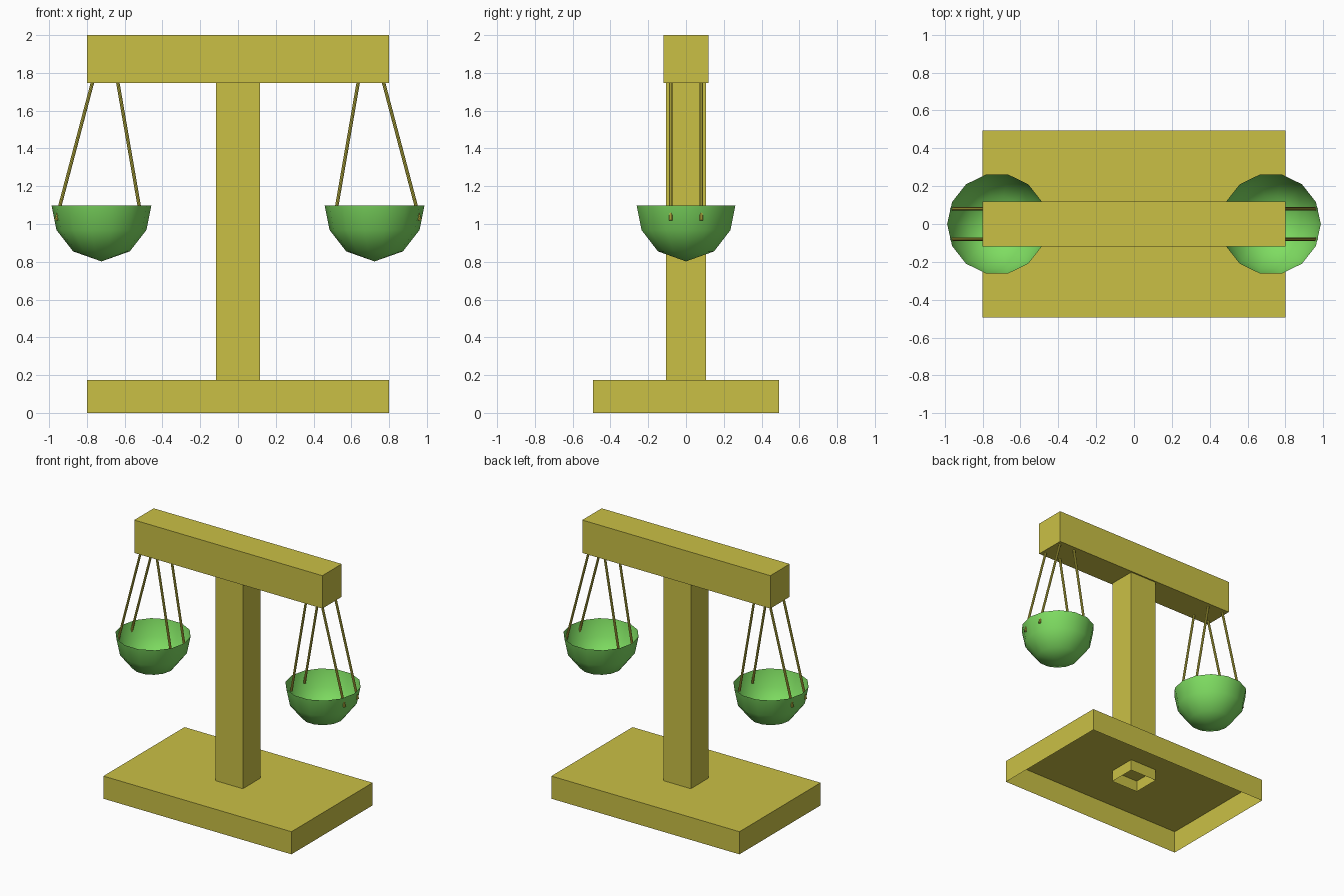
import bpy, bmesh, math
from mathutils import Vector

cube = bpy.data.objects.get("Cube")
if cube:
    bpy.data.objects.remove(cube, do_unlink=True)


def material(name, rgb):
    m = bpy.data.materials.new(name)
    m.use_nodes = True
    m.diffuse_color = (*rgb, 1)
    m.node_tree.nodes["Principled BSDF"].inputs["Base Color"].default_value = (*rgb, 1)
    return m


YELLOW = material("mustard_yellow", (0.59, 0.53, 0.06))
GREEN = material("leaf_green", (0.21, 0.72, 0.12))


def finish(name, bm, mat, smooth=False):
    bmesh.ops.recalc_face_normals(bm, faces=bm.faces)
    me = bpy.data.meshes.new(name)
    bm.to_mesh(me)
    bm.free()
    me.materials.append(mat)
    if smooth:
        me.shade_smooth()
    ob = bpy.data.objects.new(name, me)
    bpy.context.collection.objects.link(ob)
    return ob


def box(name, half_x, half_y, z0, z1, open_bottom=False):
    bm = bmesh.new()
    bmesh.ops.create_cube(bm, size=1)
    for v in bm.verts:
        v.co = (v.co.x * 2 * half_x, v.co.y * 2 * half_y, z0 if v.co.z < 0 else z1)
    if open_bottom:
        bottom = [f for f in bm.faces if f.calc_center_median().z < z0 + 1e-4]
        bmesh.ops.delete(bm, geom=bottom, context='FACES')
    return finish(name, bm, YELLOW)


def bowl(name, cx):
    # thin open shell: lathed profile
    profile = [(0, 0.802), (0.15, 0.855), (0.238, 0.968), (0.264, 1.097)]
    bm = bmesh.new()
    vs = [bm.verts.new((r, 0, z)) for r, z in profile]
    edges = [bm.edges.new(pair) for pair in zip(vs, vs[1:])]
    bmesh.ops.spin(bm, geom=vs + edges, cent=(0, 0, 0), axis=(0, 0, 1),
                   angle=2 * math.pi, steps=14, use_duplicate=False)
    bmesh.ops.remove_doubles(bm, verts=bm.verts, dist=1e-4)
    for v in bm.verts:
        v.co.x += cx
        v.co.y *= 1.015
    finish(name, bm, GREEN, smooth=True)


def rod(name, a, b, radius=0.009):
    a, b = Vector(a), Vector(b)
    bm = bmesh.new()
    bmesh.ops.create_cone(bm, cap_ends=True, segments=8, radius1=radius,
                          radius2=radius, depth=(b - a).length)
    ob = finish(name, bm, YELLOW)
    ob.location = (a + b) / 2
    ob.rotation_euler = (b - a).to_track_quat('Z', 'Y').to_euler()


# Stand: hollow base, post reaching into it, crossbeam
box("base", 0.8, 0.493, 0, 0.174, open_bottom=True)
box("post", 0.116, 0.107, 0.087, 1.77, open_bottom=True)
box("crossbeam", 0.8, 0.118, 1.747, 2)

# Pans, each hung from four rods
for side, s in (("left", 1), ("right", -1)):
    bowl(side + "_pan", s * 0.723)
    for end, y in (("front", -0.08), ("back", 0.08)):
        rod(f"{side}_{end}_outer_rod", (s * 0.765, y, 1.77), (s * 0.963, y, 1.02))
        rod(f"{side}_{end}_inner_rod", (s * 0.64, y, 1.77), (s * 0.51, y, 1.02))
